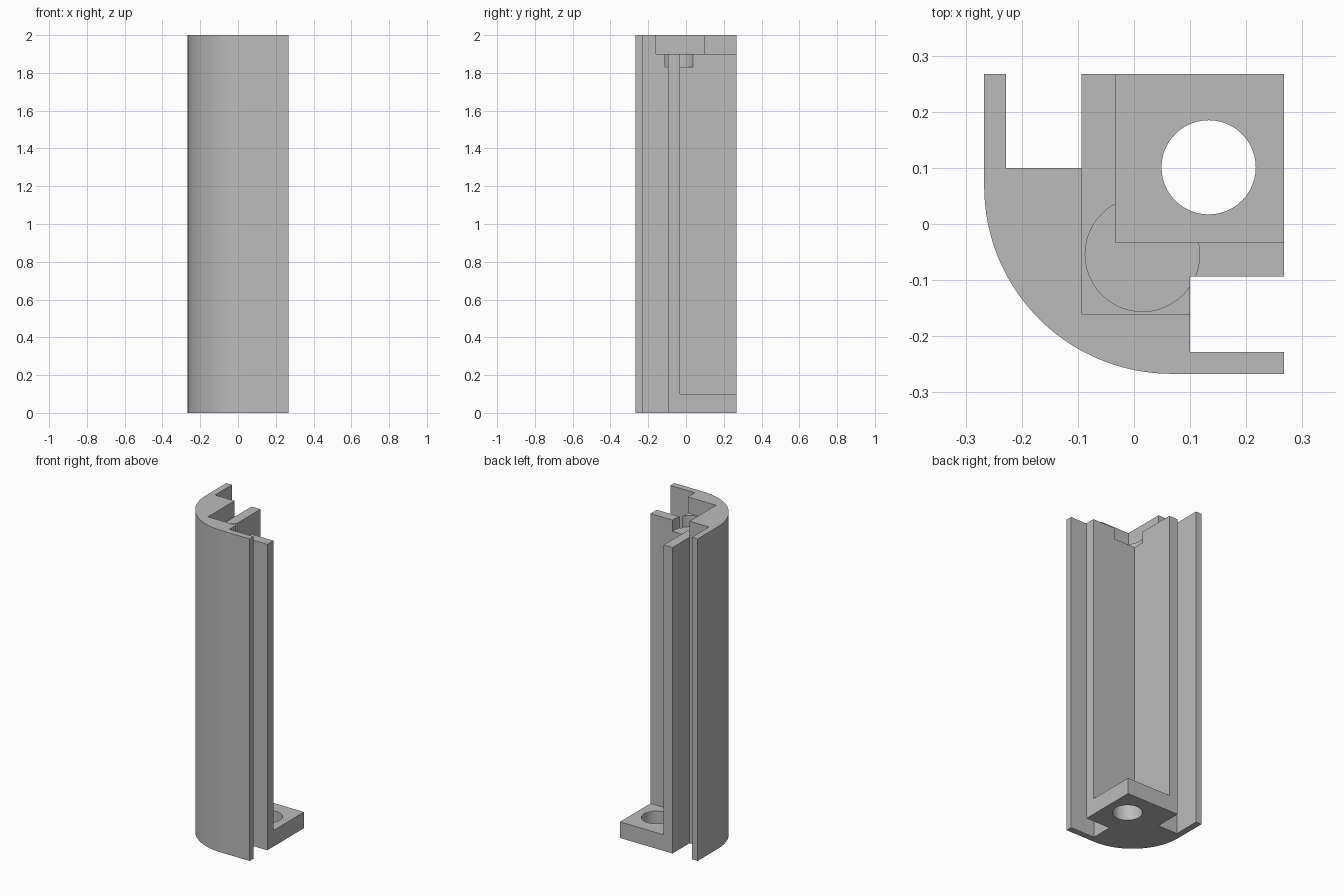
import bpy, bmesh
from math import pi, cos, sin, radians

if "Cube" in bpy.data.objects:
    bpy.data.objects.remove(bpy.data.objects["Cube"])

grey = bpy.data.materials.new("plain grey")
grey.use_nodes = True
COLOUR = (0.5, 0.5, 0.5, 1)
grey.diffuse_color = COLOUR
grey.node_tree.nodes["Principled BSDF"].inputs["Base Color"].default_value = COLOUR

E = 0.267        # half width
SKIN = -0.228    # inner face of the outer skin
WEB = -0.094     # outer face of the inner angle
IN = -0.033      # inner face of the inner angle
SLOT = 0.10      # bottom of both panel slots
H = 2.0


def prism(name, outline, z0, z1):
    """Extrude a flat outline between two heights."""
    bm = bmesh.new()
    face = bm.faces.new([bm.verts.new((x, y, z0)) for x, y in outline])
    top = bmesh.ops.extrude_face_region(bm, geom=[face])["geom"]
    bmesh.ops.translate(bm, vec=(0, 0, z1 - z0),
                        verts=[v for v in top if isinstance(v, bmesh.types.BMVert)])
    bmesh.ops.recalc_face_normals(bm, faces=bm.faces)
    mesh = bpy.data.meshes.new(name)
    bm.to_mesh(mesh)
    bm.free()
    mesh.materials.append(grey)
    ob = bpy.data.objects.new(name, mesh)
    bpy.context.collection.objects.link(ob)
    return ob


def rect(x0, y0, x1, y1):
    return [(x0, y0), (x1, y0), (x1, y1), (x0, y1)]


def arc(cx, cy, r, a0, a1, n):
    return [(cx + r * cos(a0 + (a1 - a0) * i / n), cy + r * sin(a0 + (a1 - a0) * i / n))
            for i in range(n + 1)]


def combine(target, tool, operation):
    """Apply a boolean and discard the tool."""
    mod = target.modifiers.new(operation, 'BOOLEAN')
    mod.operation, mod.solver, mod.object = operation, 'EXACT', tool
    bpy.ops.object.select_all(action='DESELECT')
    bpy.context.view_layer.objects.active = target
    target.select_set(True)
    bpy.ops.object.modifier_apply(modifier=mod.name)
    bpy.data.objects.remove(tool)


# Post profile, symmetric about the diagonal: rounded skin, two slots, inner angle
half = [(E, -E), (E, SKIN), (SLOT, SKIN), (SLOT, WEB), (E, WEB), (E, IN)]
mirrored = [(y, x) for x, y in reversed(half)]
curve = arc(0.067, 0.067, 0.334, pi, 1.5 * pi, 32)
post = prism("corner_post", half + [(IN, IN)] + mirrored + curve, 0, H)

# Foot plate inside the angle, with a round bolt hole
foot = prism("foot_plate", rect(-0.06, -0.06, E, E), 0, 0.10)
combine(post, foot, 'UNION')
combine(post, prism("bolt_hole", arc(0.133, 0.101, 0.084, 0, 2 * pi, 48)[:-1], -0.1, 0.2),
        'DIFFERENCE')

# Square recess at the top, and the round socket sunk below it
combine(post, prism("top_recess", rect(WEB, -0.16, 0.11, 0.4), 1.90, 2.1), 'DIFFERENCE')
combine(post, prism("angle_trim", rect(0.09, -0.16, 0.4, 0.4), 1.90, 2.1), 'DIFFERENCE')
combine(post, prism("round_socket", arc(0.015, -0.054, 0.102, 0, 2 * pi, 48)[:-1], 1.83, 1.95),
        'DIFFERENCE')

bpy.ops.object.shade_smooth_by_angle(angle=radians(30))
